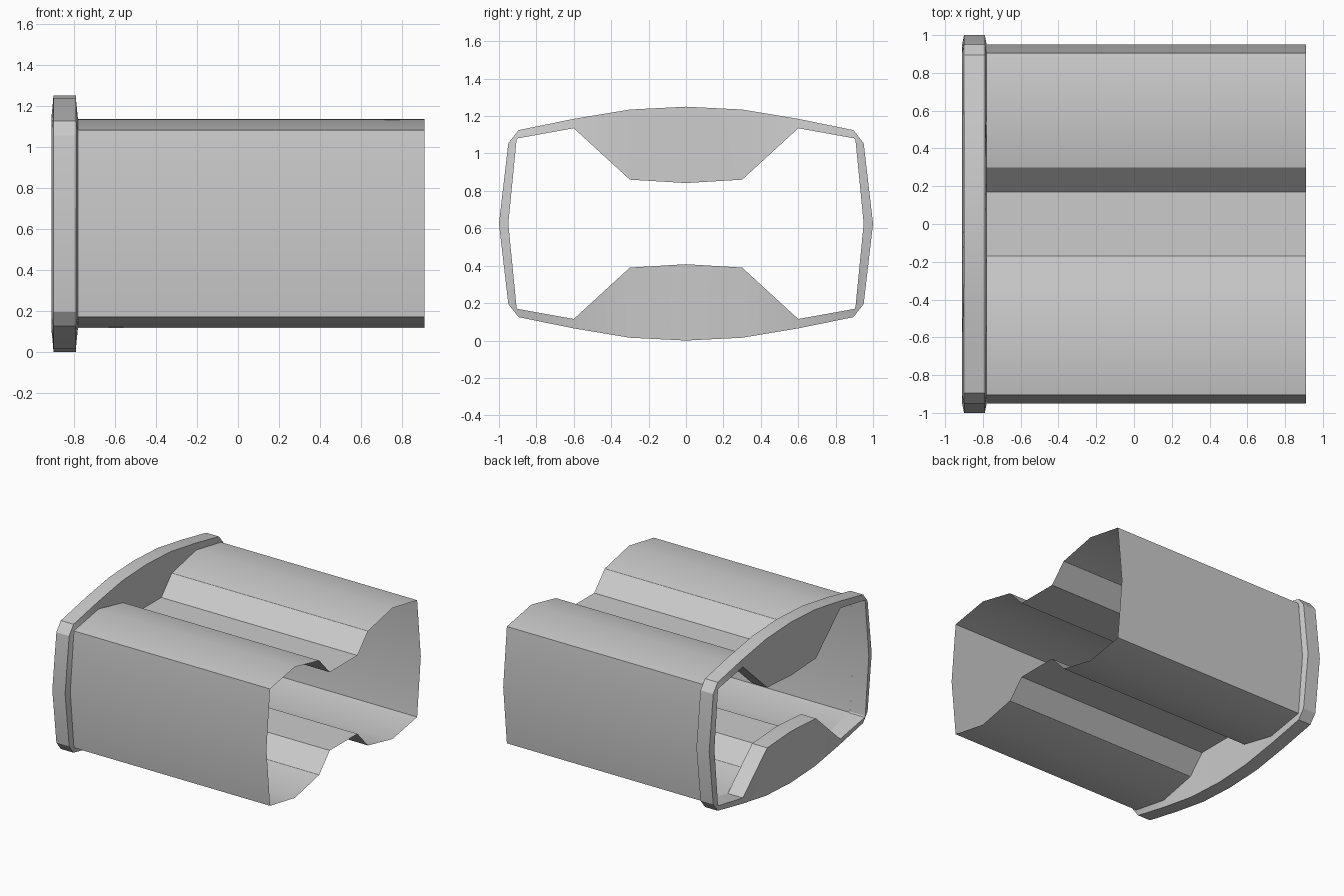
import bpy, bmesh, math

if "Cube" in bpy.data.objects:
    bpy.data.objects.remove(bpy.data.objects["Cube"])

MID = 0.625  # height of the horizontal symmetry plane

def full_loop(quarter):
    """Mirror (y, z) points, running from the top centre to the side, into a closed loop."""
    half = quarter + [(y, -z) for y, z in reversed(quarter) if z > 0]
    return half + [(-y, z) for y, z in reversed(half) if y > 0]

def loft(name, sections, closed):
    """Skin a list of (x, loop) sections; closed joins the last to the first."""
    bm = bmesh.new()
    rings = [[bm.verts.new((x, y, z + MID)) for y, z in loop] for x, loop in sections]
    pairs = list(zip(rings, rings[1:]))
    if closed:
        pairs.append((rings[-1], rings[0]))
    for a, b in pairs:
        n = len(a)
        for i in range(n):
            j = (i + 1) % n
            bm.faces.new((a[i], a[j], b[j], b[i]))
    bmesh.ops.recalc_face_normals(bm, faces=bm.faces)
    mesh = bpy.data.meshes.new(name)
    bm.to_mesh(mesh)
    bm.free()
    ob = bpy.data.objects.new(name, mesh)
    bpy.context.collection.objects.link(ob)
    bpy.ops.object.select_all(action='DESELECT')
    ob.select_set(True)
    bpy.context.view_layer.objects.active = ob
    bpy.ops.object.shade_smooth_by_angle(angle=math.radians(30))
    return ob

# Thin open sleeve with a channel along its top and bottom
sleeve_loop = full_loop([(0.17, 0.305), (0.3, 0.445), (0.6, 0.51), (0.905, 0.455), (0.95, 0)])
loft("sleeve", [(-0.78, sleeve_loop), (0.91, sleeve_loop)], closed=False)

# End rim, whose inner edge dips in to cover the channels
outer = full_loop([(0, 0.625), (0.3, 0.61), (0.6, 0.56), (0.895, 0.5), (0.95, 0.43), (1.0, 0)])
inner = full_loop([(0, 0.217), (0.3, 0.235), (0.6, 0.51), (0.9, 0.456), (0.906, 0.448), (0.95, 0)])
loft("end_rim", [(-0.90, outer), (-0.79, outer), (-0.78, inner), (-0.91, inner)], closed=True)
